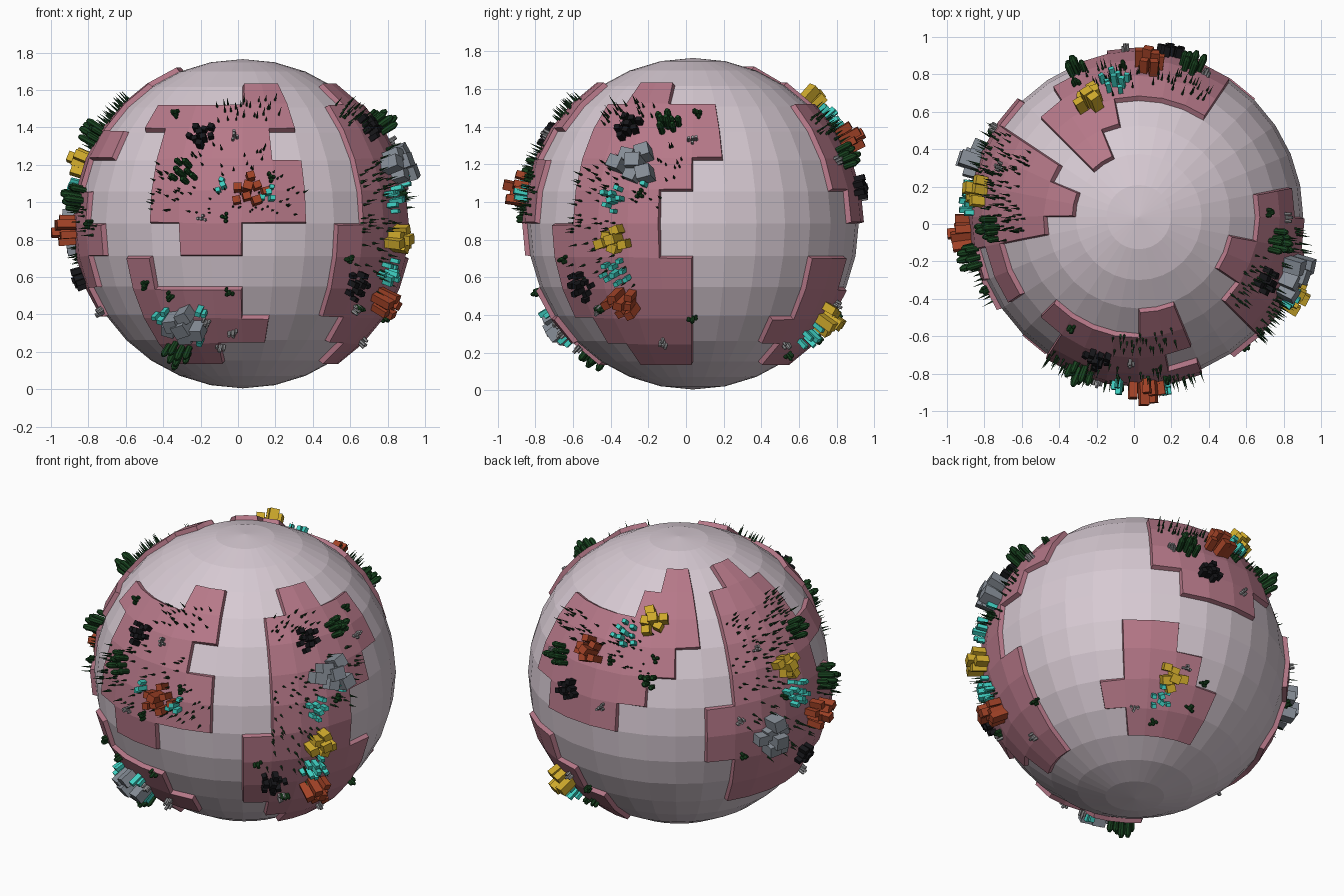
import bpy, bmesh, random
from math import radians, degrees, sin, cos, acos, atan2, sqrt
from mathutils import Vector, Matrix

if "Cube" in bpy.data.objects:
    bpy.data.objects.remove(bpy.data.objects["Cube"])

random.seed(4)
CENTRE = Vector((0.025, 0.037, 0.885))
R, LIFT, STEP = 0.88, 0.028, 11.25

# Land cells: row from the north pole -> (first, last) column, eastward from the front
LANDS = [
    {3: (0, 1), 4: (-4, 1), 5: (-3, 0), 6: (-3, 1), 7: (-3, 1), 8: (-2, -1)},
    {9: (-4, -4), 10: (-4, -1), 11: (-4, 0), 12: (-4, -2)},
    {3: (5, 6), 4: (4, 8), 5: (4, 8), 6: (4, 7), 7: (4, 6), 8: (3, 6),
     9: (3, 7), 10: (3, 7), 11: (4, 7), 12: (5, 7)},
    {2: (18, 19), 3: (17, 19), 4: (13, 19), 5: (13, 18), 6: (13, 17), 7: (14, 16)},
    {2: (22, 23), 3: (21, 24), 4: (21, 24), 5: (21, 26), 6: (21, 24), 7: (20, 25),
     8: (20, 26), 9: (21, 25), 10: (21, 24)},
    {9: (12, 13), 10: (12, 14), 11: (11, 15), 12: (12, 15)},
]
CELLS = {(r, c % 32) for land in LANDS for r, (a, b) in land.items() for c in range(a, b + 1)}


def direction(az, lat):
    a, l = radians(az), radians(lat)
    return Vector((sin(a) * cos(l), -cos(a) * cos(l), sin(l)))


def on_land(d):
    row = int(degrees(acos(max(-1, min(1, d.z / d.length)))) / STEP)
    col = int((degrees(atan2(d.x, -d.y)) % 360) / STEP)
    return (row, col) in CELLS


def material(name, rgb):
    m = bpy.data.materials.new(name)
    m.diffuse_color = (*rgb, 1)
    m.use_nodes = True
    m.node_tree.nodes["Principled BSDF"].inputs["Base Color"].default_value = m.diffuse_color
    return m


def finish(bm, name, *mats):
    me = bpy.data.meshes.new(name)
    bm.to_mesh(me)
    bm.free()
    ob = bpy.data.objects.new(name, me)
    bpy.context.collection.objects.link(ob)
    for m in mats:
        me.materials.append(m)
    return ob


# Globe with raised land
bm = bmesh.new()
bmesh.ops.create_uvsphere(bm, u_segments=32, v_segments=16, radius=R)
land = [f for f in bm.faces if on_land(f.calc_center_median())]
rim = bmesh.ops.inset_region(bm, faces=land, thickness=0.006, depth=LIFT,
                             use_even_offset=True, use_boundary=True)["faces"]
for f in land + rim:
    f.material_index = 1
bmesh.ops.translate(bm, verts=bm.verts, vec=CENTRE)
finish(bm, "globe", material("sea", (0.68, 0.59, 0.65)), material("land", (0.47, 0.19, 0.25)))


def frame(d, yaw):
    # Matrix standing an item upright on the ground at direction d
    q = d.to_track_quat('Z', 'Y').to_matrix().to_4x4()
    return Matrix.Translation(CENTRE + d * (R + LIFT - 0.015)) @ q @ Matrix.Rotation(yaw, 4, 'Z')


def box(bm, m, w, h):
    bmesh.ops.create_cube(bm, size=1, matrix=m @ Matrix.Translation((0, 0, h / 2))
                          @ Matrix.Diagonal((w, w * 0.9, h, 1)))


def cone(bm, m, r1, r2, z, h, n):
    bmesh.ops.create_cone(bm, cap_ends=True, segments=n, radius1=r1, radius2=r2, depth=h,
                          matrix=m @ Matrix.Translation((0, 0, z + h / 2)))


def bush(bm, m, w, h):
    cone(bm, m, w * 0.42, w * 0.5, 0, h * 0.8, 8)
    cone(bm, m, w * 0.5, w * 0.25, h * 0.8, h * 0.2, 8)


def rock(bm, m, w, h):
    cone(bm, m, w * 0.5, w * 0.4, 0, h, 6)


def spike(bm, m, w, h):
    cone(bm, m, w * 0.5, 0, 0, h, 4)


def scatter(name, rgb, shape, w, h, clusters):
    # clusters: (azimuth, latitude, count, spread)
    bm = bmesh.new()
    for az, lat, n, spread in clusters:
        c = direction(az, lat)
        east = Vector((0, 0, 1)).cross(c).normalized()
        north = c.cross(east)
        for i in range(n):
            a, rad = i * 2.4 + az, spread * sqrt((i + 0.15) / n) / R
            d = (c + (east * cos(a) + north * sin(a)) * rad).normalized()
            k = 1 if i == 0 else random.uniform(0.6, 0.95)
            shape(bm, frame(d, random.uniform(-0.4, 0.4)), w * (0.5 + k / 2), h * k)
    finish(bm, name, material(name, rgb))


scatter("large_bushes", (0.01, 0.06, 0.015), bush, 0.042, 0.12, [
    (-21, 17, 8, 0.07), (-33, -48, 8, 0.07), (80, 35, 8, 0.06), (161, 22, 8, 0.06),
    (203, 22, 5, 0.05), (275, 31, 8, 0.06), (283, 9, 9, 0.07)])
scatter("small_bushes", (0.01, 0.06, 0.015), bush, 0.024, 0.05, [
    (az, lat, 4, 0.025) for az, lat in [
        (-31, 40), (10, 16), (-6, 2), (-38, -21), (-5, -24), (-28, -25), (40, -12), (72, 10),
        (52, -30), (90, -34), (92, 40), (186, 27), (205, 30), (240, -10), (258, 10),
        (295, 0), (168, -42), (150, -50), (172, -32)]])
scatter("small_rocks", (0.3, 0.3, 0.31), rock, 0.022, 0.05, [
    (az, lat, 4, 0.025) for az, lat in [
        (-3, 31), (-14, 2), (-15, -35), (-4, -40), (-11, -47), (76, -44), (50, -30), (90, 29),
        (185, 9), (155, 22), (238, 5), (282, -31), (162, -28), (140, -45), (250, 30)]])
scatter("black_blocks", (0.008, 0.008, 0.01), box, 0.034, 0.07, [
    (-16, 31, 9, 0.07), (63, 34, 9, 0.07), (46, -21, 10, 0.08), (169, 12, 9, 0.06),
    (272, -19, 9, 0.06)])
scatter("grey_blocks", (0.24, 0.27, 0.31), box, 0.082, 0.125, [
    (-25, -35, 6, 0.09), (69, 20, 6, 0.1), (251, -4, 7, 0.1)])
scatter("gold_blocks", (0.62, 0.4, 0.025), box, 0.058, 0.12, [
    (63, -5, 6, 0.07), (202, 43, 6, 0.07), (261, 21, 7, 0.07), (156, -32, 6, 0.07)])
scatter("red_blocks", (0.36, 0.055, 0.02), box, 0.05, 0.135, [
    (2, 11, 8, 0.09), (64, -26, 8, 0.07), (176, 28, 7, 0.07), (275, -2, 8, 0.08)])
scatter("cyan_blocks", (0.05, 0.62, 0.53), box, 0.03, 0.085, [
    (-7, 13, 3, 0.04), (9, 10, 4, 0.05), (-33, -32, 3, 0.05), (-19, -40, 3, 0.04),
    (-16, -30, 2, 0.03), (62, 8, 7, 0.07), (73, 16, 4, 0.05), (62, -16, 9, 0.08),
    (190, 37, 9, 0.08), (264, 10, 11, 0.09), (153, -40, 7, 0.07)])

# Grass spikes, kept only where there is land: (azimuth, latitude, count, half widths)
bm = bmesh.new()
for az, lat, n, da, dl in [
        (4, 42, 34, 16, 5), (-5, 8, 45, 28, 5), (-3, 22, 26, 18, 7), (-28, 15, 14, 6, 8),
        (60, 38, 34, 14, 8), (54, 8, 45, 9, 14), (74, 15, 34, 12, 12), (55, -14, 26, 14, 10),
        (172, 34, 50, 24, 6), (195, 34, 16, 8, 10), (255, 36, 60, 18, 10),
        (248, 15, 40, 11, 14), (275, 42, 20, 8, 6), (290, 4, 24, 12, 8), (262, -8, 20, 12, 6)]:
    for i in range(n):
        d = direction(az + random.uniform(-da, da), lat + random.uniform(-dl, dl))
        if on_land(d):
            spike(bm, frame(d, random.random() * 3), 0.015, random.uniform(0.05, 0.085))
finish(bm, "grass", material("grass", (0.008, 0.04, 0.012)))
